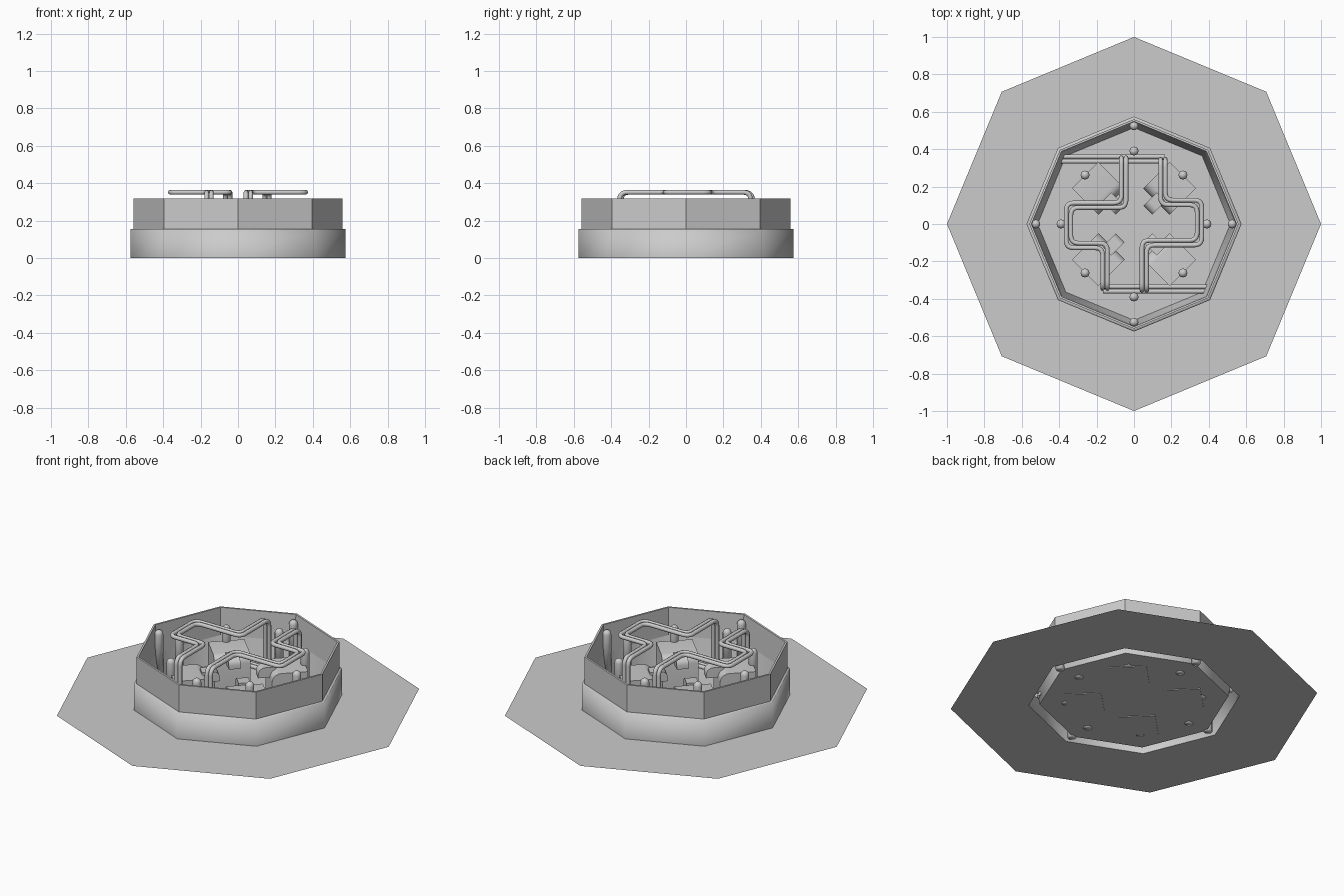
import bpy, bmesh, math
from mathutils import Vector, Matrix

cube = bpy.data.objects.get("Cube")
if cube:
    bpy.data.objects.remove(cube)

grey = bpy.data.materials.new("stone_grey")
grey.use_nodes = True
grey.diffuse_color = (0.6, 0.6, 0.6, 1)
grey.node_tree.nodes["Principled BSDF"].inputs["Base Color"].default_value = (0.6, 0.6, 0.6, 1)


def add(name, mesh, smooth=False):
    obj = bpy.data.objects.new(name, mesh)
    bpy.context.collection.objects.link(obj)
    mesh.materials.clear()
    mesh.materials.append(grey)
    for p in mesh.polygons:
        p.use_smooth = smooth
    return obj


def lathe(name, profile, sides=8, smooth=False, centre=(0, 0, 0)):
    """Turn (radius, height) points round the z axis; radius 0 closes the end."""
    bm = bmesh.new()
    rings = []
    for r, z in profile:
        count = sides if r > 0 else 1
        rings.append([bm.verts.new((r * math.cos(math.tau * i / sides) + centre[0],
                                    r * math.sin(math.tau * i / sides) + centre[1],
                                    z + centre[2])) for i in range(count)])
    for a, b in zip(rings, rings[1:]):
        for i in range(sides):
            j = (i + 1) % sides
            corners = [a[i % len(a)], a[j % len(a)], b[j % len(b)], b[i % len(b)]]
            bm.faces.new(list(dict.fromkeys(corners)))
    mesh = bpy.data.meshes.new(name)
    bm.to_mesh(mesh)
    bm.free()
    return add(name, mesh, smooth)


def rounded(points, radius=0.04, steps=5):
    """Replace each inner corner of a path by a short arc."""
    pts = [Vector(p) for p in points]
    path = [pts[0]]
    for a, b, c in zip(pts, pts[1:], pts[2:]):
        p, q = b + (a - b).normalized() * radius, b + (c - b).normalized() * radius
        for i in range(steps + 1):
            t = i / steps
            path.append(p * (1 - t) ** 2 + b * (2 * t * (1 - t)) + q * t * t)
    return path + [pts[-1]]


def tube(name, points, radius=0.0125):
    curve = bpy.data.curves.new(name, "CURVE")
    curve.dimensions = "3D"
    curve.bevel_depth = radius
    curve.bevel_resolution = 2
    curve.use_fill_caps = True
    spline = curve.splines.new("POLY")
    spline.points.add(len(points) - 1)
    for sp, p in zip(spline.points, points):
        sp.co = (*p, 1)
    temp = bpy.data.objects.new(name + "_path", curve)
    bpy.context.collection.objects.link(temp)
    bpy.context.view_layer.update()
    graph = bpy.context.evaluated_depsgraph_get()
    mesh = bpy.data.meshes.new_from_object(temp.evaluated_get(graph))
    bpy.data.objects.remove(temp)
    add(name, mesh, True)


def shifted(plan, d):
    """Offset a right-angled plan path sideways by d."""
    pts = [Vector(p) for p in plan]
    normals = [Vector((a.y - b.y, b.x - a.x)).normalized() for a, b in zip(pts, pts[1:])]
    sums = [normals[0]] + [m + n for m, n in zip(normals, normals[1:])] + [normals[-1]]
    return [p + n * d for p, n in zip(pts, sums)]


# Ground apron and octagonal basin
lathe("ground_apron", [(0.575, 0), (1, 0)])
lathe("lower_wall", [(0.575, 0), (0.575, 0.155), (0.56, 0.156)], smooth=True)
lathe("upper_wall", [(0.56, 0.155), (0.56, 0.318), (0.548, 0.318), (0.542, 0.155)])
lathe("basin_lining", [(0.542, 0.155), (0.515, 0.004)], smooth=True)
lathe("basin_floor", [(0.515, 0.004), (0, 0.004)])

# Round-topped posts: outer ring, inner ring and diagonals
dome = [(0.024 * math.cos(a), 0.27 + 0.024 * math.sin(a))
        for a in (math.pi / 8 * k for k in range(4))]
post = [(0, 0.002), (0.024, 0.002)] + dome + [(0, 0.294)]
for k in range(8):
    a = math.tau * k / 8
    for r in ((0.39, 0.525) if k % 2 == 0 else (0.37,)):
        lathe("post", post, 12, True, (r * math.cos(a), r * math.sin(a), 0))


def block(name, size, centre, turn, bevel):
    bm = bmesh.new()
    bmesh.ops.create_cube(bm, size=1)
    bmesh.ops.scale(bm, vec=size, verts=bm.verts)
    bmesh.ops.translate(bm, vec=centre, verts=bm.verts)
    # Round the top edge on the side facing the middle
    edge = [e for e in bm.edges if all(v.co.z > centre[2] and v.co.x < centre[0] for v in e.verts)]
    bmesh.ops.bevel(bm, geom=edge, offset=bevel, segments=5, profile=0.5, affect="EDGES")
    bmesh.ops.rotate(bm, cent=(0, 0, 0), matrix=Matrix.Rotation(turn, 3, "Z"), verts=bm.verts)
    mesh = bpy.data.meshes.new(name)
    bm.to_mesh(mesh)
    bm.free()
    obj = add(name, mesh)
    for o in bpy.context.selected_objects:
        o.select_set(False)
    obj.select_set(True)
    bpy.context.view_layer.objects.active = obj
    bpy.ops.object.shade_smooth_by_angle(angle=math.radians(35))


# Four diagonal blocks, each with a spout toward the middle
for k in range(4):
    turn = math.pi / 4 + k * math.pi / 2
    block("corner_block", (0.2, 0.2, 0.2), (0.27, 0, 0.1), turn, 0.05)
    block("spout", (0.1, 0.065, 0.06), (0.155, 0, 0.18), turn, 0.04)

# Twin pipes running over the blocks, dropping at both ends
TOP, LOW = 0.351, 0.05
left_run = [(0.055, -0.355), (0.055, -0.1), (0.35, -0.1), (0.35, 0.115),
            (0.155, 0.115), (0.155, 0.345)]
right_run = [(-x, -y) for x, y in left_run]
for side, run in (("left", left_run), ("right", right_run)):
    for d in (-0.0125, 0.0125):
        plan = shifted(run, d)
        points = [(*plan[0], LOW)] + [(*p, TOP) for p in plan] + [(*plan[-1], LOW)]
        tube(side + "_overhead_pipe", rounded(points))

# Low feed pipes along the front and back
for s in (-1, 1):
    for y in (0.335, 0.36):
        tube("feed_pipe", [Vector((-0.39 * s, y * s, LOW)), Vector((0.165 * s, y * s, LOW))])
